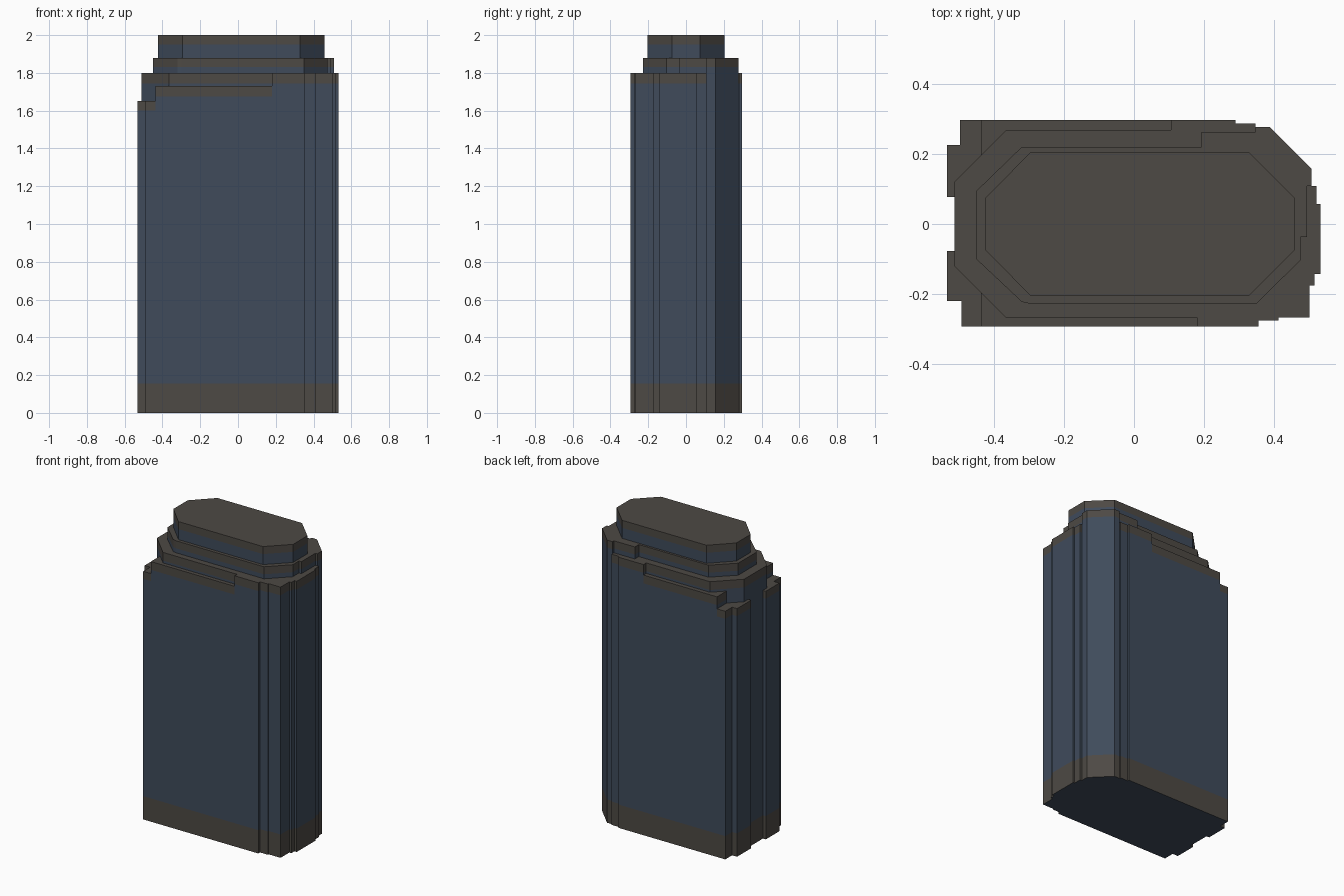
import bpy, bmesh


def material(name, color):
    m = bpy.data.materials.new(name)
    m.diffuse_color = (*color, 1)
    return m


WALL = material("blue grey wall", (0.050, 0.070, 0.105))
TRIM = material("warm grey trim", (0.075, 0.067, 0.058))

# Outline pieces, all running counter-clockwise
right_side = [(0.355, -0.293), (0.355, -0.275), (0.412, -0.275), (0.412, -0.267),
              (0.50, -0.267), (0.50, -0.175), (0.515, -0.175), (0.515, -0.143),
              (0.532, -0.143), (0.532, 0.057), (0.52, 0.057), (0.52, 0.109),
              (0.507, 0.109), (0.507, 0.157), (0.387, 0.277), (0.347, 0.277),
              (0.347, 0.286), (0.29, 0.286), (0.29, 0.297)]
notch = [(-0.512, 0.077), (-0.512, -0.077)]
chamfered_left = [(-0.436, 0.196), (-0.512, 0.12), *notch, (-0.512, -0.12), (-0.436, -0.196)]

base = right_side + [
    (0.105, 0.297), (-0.436, 0.297), (-0.497, 0.297), (-0.497, 0.225), (-0.533, 0.225),
    (-0.533, 0.077), *notch, (-0.533, -0.077), (-0.533, -0.22), (-0.492, -0.22),
    (-0.492, -0.293), (-0.436, -0.293), (0.18, -0.293)]
ledge = right_side + [(0.105, 0.297), (-0.436, 0.297), *chamfered_left,
                      (-0.436, -0.293), (0.18, -0.293)]
shoulder = right_side + [(0.105, 0.297), (0.105, 0.268), (-0.364, 0.268), *chamfered_left,
                         (-0.365, -0.267), (0.18, -0.267), (0.18, -0.293)]
upper = [(0.35, -0.227), (0.475, -0.103), (0.475, -0.037), (0.493, -0.037), (0.493, 0.109),
         (0.507, 0.109), (0.507, 0.157), (0.387, 0.277), (0.347, 0.277), (0.347, 0.262),
         (0.193, 0.262), (0.193, 0.22), (-0.32, 0.22), (-0.45, 0.094), (-0.45, -0.1),
         (-0.32, -0.222), (-0.298, -0.227)]
crown = [(0.327, -0.205), (0.458, -0.075), (0.458, 0.075), (0.327, 0.205),
         (-0.295, 0.205), (-0.423, 0.075), (-0.423, -0.075), (-0.295, -0.205)]


def edges(outline):
    return list(zip(outline, outline[1:] + outline[:1]))


def tier(name, outline, z0, z1, trim, above):
    """Prism with a parapet band on every wall that does not continue upward."""
    levels = [z0, z1 - trim, z1]
    if z0 == 0:
        levels.insert(1, 0.155)          # plinth band
    bm = bmesh.new()
    rings = [[bm.verts.new((x, y, z)) for x, y in outline] for z in levels]
    going_up = set(edges(above))
    n = len(outline)
    for k in range(len(levels) - 1):
        for i, e in enumerate(edges(outline)):
            j = (i + 1) % n
            f = bm.faces.new((rings[k][i], rings[k][j], rings[k + 1][j], rings[k + 1][i]))
            plinth = z0 == 0 and k == 0
            parapet = k == len(levels) - 2 and e not in going_up
            f.material_index = 1 if plinth or parapet else 0
    bm.faces.new(rings[-1]).material_index = 1       # roof
    if z0 == 0:
        bm.faces.new(rings[0][::-1])                 # underside
    me = bpy.data.meshes.new(name)
    bm.to_mesh(me)
    bm.free()
    me.materials.append(WALL)
    me.materials.append(TRIM)
    bpy.context.collection.objects.link(bpy.data.objects.new(name, me))


# Stacked setbacks, bottom to top
tiers = [("main_shaft", base, 1.65, 0.05), ("lower_ledge", ledge, 1.73, 0.055),
         ("shoulder", shoulder, 1.80, 0.055), ("upper_setback", upper, 1.88, 0.05),
         ("crown", crown, 2.0, 0.05)]
z = 0
for i, (name, outline, top, trim) in enumerate(tiers):
    above = tiers[i + 1][1] if i + 1 < len(tiers) else []
    tier(name, outline, z, top, trim, above)
    z = top
